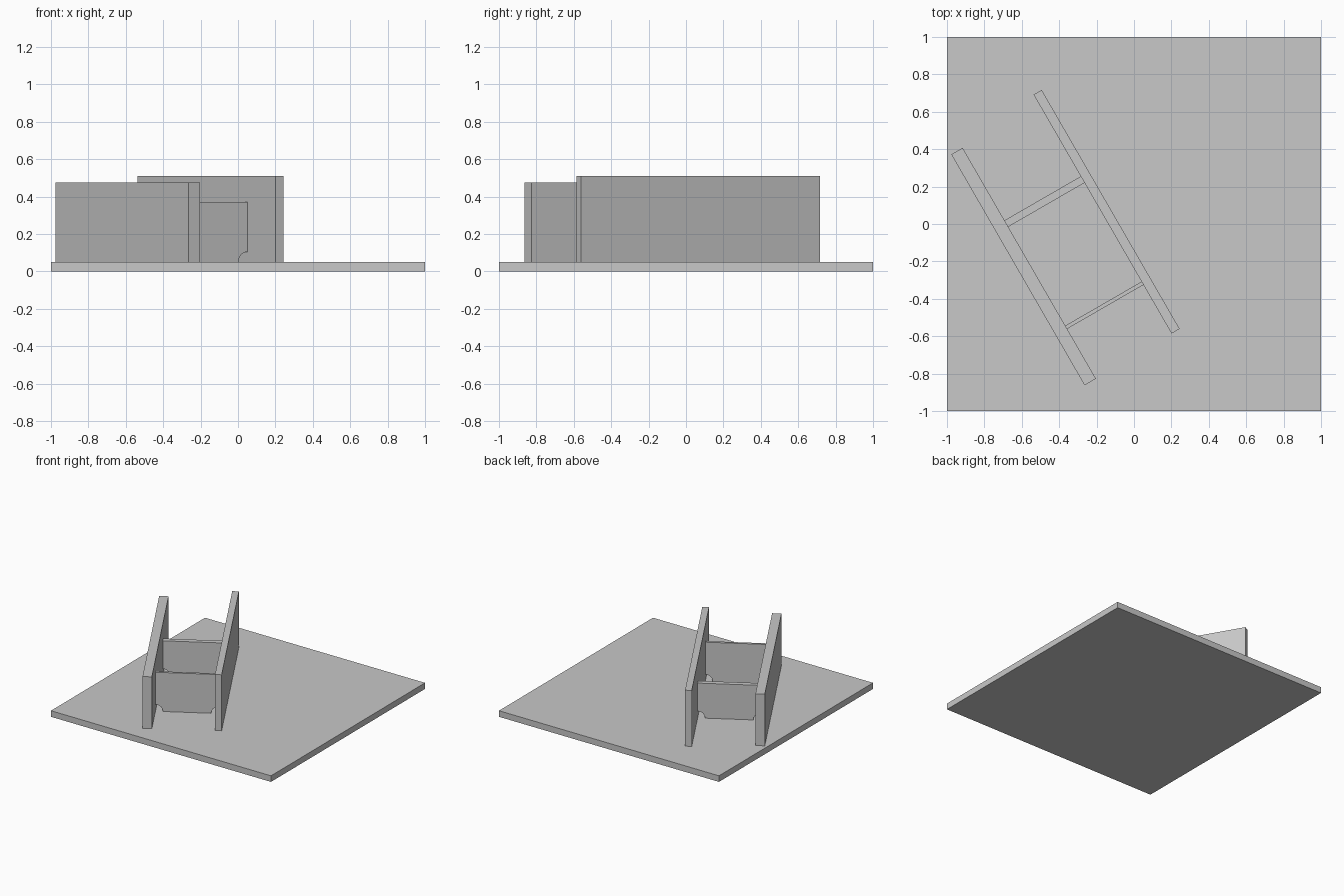
import bpy
import bmesh
from math import cos, sin, pi, radians
from mathutils import Matrix

cube = bpy.data.objects.get("Cube")
if cube:
    bpy.data.objects.remove(cube)

grey = bpy.data.materials.new("light grey")
grey.use_nodes = True
colour = (0.58, 0.58, 0.58, 1)
grey.diffuse_color = colour
grey.node_tree.nodes["Principled BSDF"].inputs["Base Color"].default_value = colour

BASE_TOP = 0.05
TURN = Matrix.Rotation(radians(-60), 4, 'Z')   # assembly is turned on the base


def extrude_profile(name, profile, x, thickness, matrix=TURN):
    """Extrude a (y, z) outline along x, centred on x."""
    bm = bmesh.new()
    face = bm.faces.new([bm.verts.new((x - thickness / 2, y, z)) for y, z in profile])
    out = bmesh.ops.extrude_face_region(bm, geom=[face])
    moved = [v for v in out["geom"] if isinstance(v, bmesh.types.BMVert)]
    bmesh.ops.translate(bm, verts=moved, vec=(thickness, 0, 0))
    bmesh.ops.recalc_face_normals(bm, faces=bm.faces)
    bm.transform(matrix)
    mesh = bpy.data.meshes.new(name)
    bm.to_mesh(mesh)
    bm.free()
    mesh.materials.append(grey)
    obj = bpy.data.objects.new(name, mesh)
    bpy.context.collection.objects.link(obj)
    return obj


def rectangle(y, width, bottom, top):
    a, b = y - width / 2, y + width / 2
    return [(a, bottom), (b, bottom), (b, top), (a, top)]


def rib_profile(left, right, top, radius=0.055, steps=10):
    """Upright panel with a quarter-round notch in each bottom corner."""
    arc = [(radius * cos(i * pi / 2 / steps), radius * sin(i * pi / 2 / steps))
           for i in range(steps + 1)]
    points = [(left + y, BASE_TOP + z) for y, z in reversed(arc)]
    points += [(right - y, BASE_TOP + z) for y, z in arc]
    return points + [(right, top), (left, top)]


# Base plate
extrude_profile("base_plate", rectangle(0, 2, 0, BASE_TOP), 0, 2, Matrix.Identity(4))

# Two long parallel walls
extrude_profile("thick_wall", rectangle(-0.625, 0.07, BASE_TOP, 0.475), -0.098, 1.425)
extrude_profile("thin_wall", rectangle(-0.094, 0.05, BASE_TOP, 0.51), -0.13, 1.475)

# Notched cross ribs between the walls
for name, x, thickness, top in (("back_rib", -0.343, 0.04, 0.336),
                                ("front_rib", 0.297, 0.02, 0.37)):
    rib = extrude_profile(name, rib_profile(-0.59, -0.119, top), x, thickness)
    bpy.ops.object.select_all(action='DESELECT')
    rib.select_set(True)
    bpy.context.view_layer.objects.active = rib
    bpy.ops.object.shade_smooth_by_angle(angle=radians(30))
